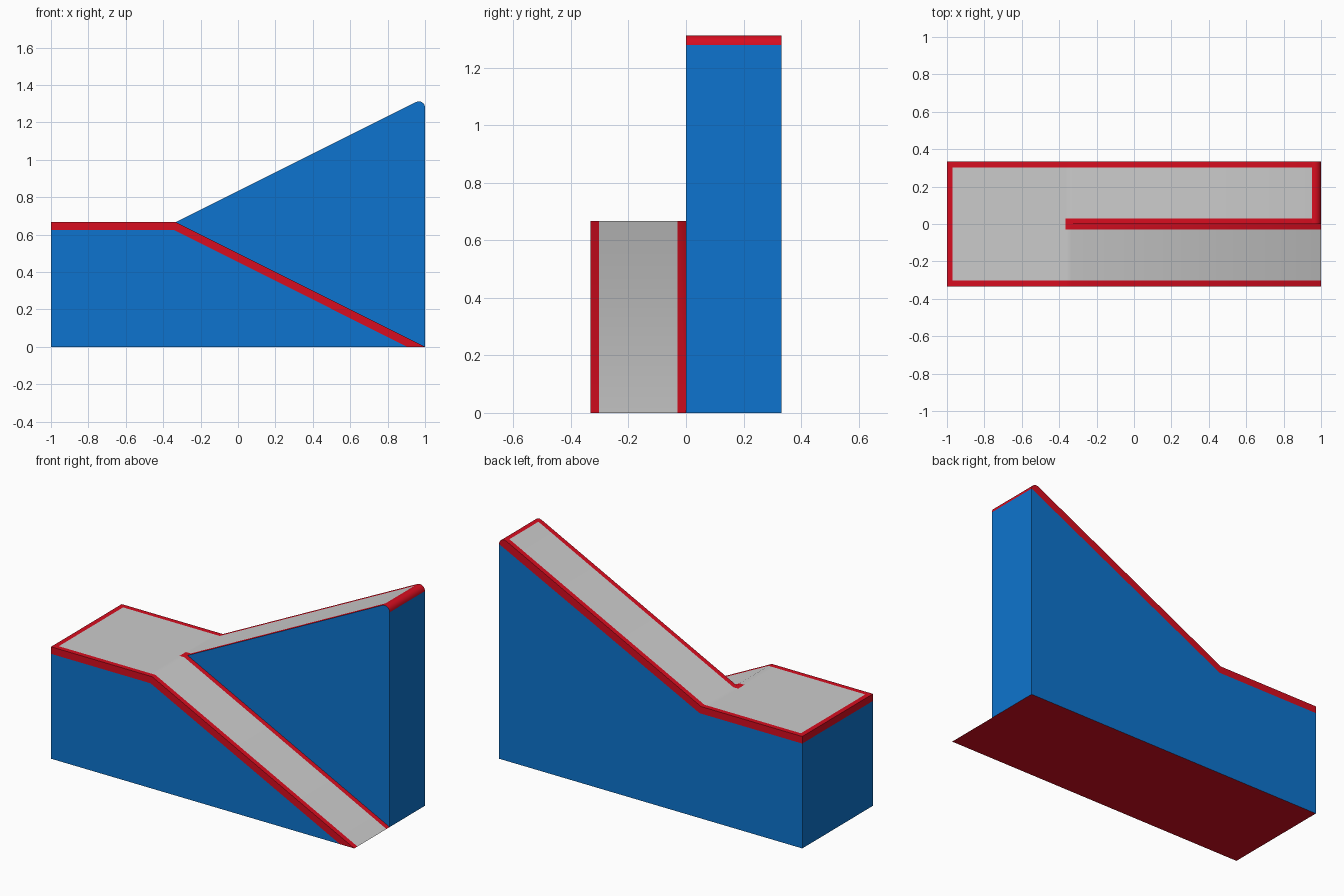
import bpy, bmesh
from math import sin, cos, radians

if "Cube" in bpy.data.objects:
    bpy.data.objects.remove(bpy.data.objects["Cube"])

W, T, B = 0.333, 0.03, 0.042      # half width, trim width on deck, trim band depth on walls
H = 0.667                         # landing height


def material(name, colour):
    m = bpy.data.materials.new(name)
    m.diffuse_color = (*colour, 1)
    m.use_nodes = True
    m.node_tree.nodes["Principled BSDF"].inputs["Base Color"].default_value = m.diffuse_color
    return m


blue = material("blue", (0.004, 0.175, 0.62))
red = material("red", (0.68, 0.004, 0.014))


def ribbon(path, y0, y1):
    """Strip swept across y along an (x, z) path."""
    return [[(a[0], y0, a[1]), (b[0], y0, b[1]), (b[0], y1, b[1]), (a[0], y1, a[1])]
            for a, b in zip(path, path[1:])]


def plate(points, y, back=False):
    """Flat upright panel from a counter-clockwise (x, z) outline."""
    pts = [(x, y, z) for x, z in points]
    return [pts[::-1] if back else pts]


def build(name, faces, mat=None):
    bm = bmesh.new()
    for f in faces:
        bm.faces.new([bm.verts.new(p) for p in f])
    bmesh.ops.remove_doubles(bm, verts=bm.verts, dist=1e-4)
    me = bpy.data.meshes.new(name)
    bm.to_mesh(me)
    bm.free()
    ob = bpy.data.objects.new(name, me)
    bpy.context.collection.objects.link(ob)
    if mat:
        me.materials.append(mat)
    bpy.ops.object.select_all(action='DESELECT')
    ob.select_set(True)
    bpy.context.view_layer.objects.active = ob
    bpy.ops.object.shade_smooth_by_angle(angle=radians(30))
    return ob


# Side profile points
start, inner, split, fold, foot = (-1, H), (-1 + T, H), (-0.365, H), (-0.333, H), (1, 0)
r, cx, cz = 0.033, 0.967, 1.28
tip = [(cx + r * cos(radians(a)), cz + r * sin(radians(a)))
       for a in (116.565, 97, 78, 58, 39, 19, 0)]
low_start, low_fold = (-1, H - B), (-0.343, H - B)
low_foot = (0.906, 0)
low_fold_back, low_tip = (-0.323, H - B), (1, cz)

# Grey decks: landing, ramp down at the front, ramp up at the back
deck = ribbon([inner, split], -W + T, 0) + ribbon([inner, split], 0, W - T)
deck += ribbon([split, fold, foot], -W + T, -T)
deck += ribbon([split, fold, tip[0]], T, W - T)
build("ramp_decks", deck)

# Red trim on the deck edges
trim = ribbon([start, inner], -W, W)
trim += ribbon([inner, split, fold, foot], -W, -W + T)
trim += ribbon([inner, split, fold, tip[0]], W - T, W)
trim += ribbon([split, fold, foot], -T, 0)
trim += ribbon([split, fold, tip[0]], 0, T)
trim += ribbon(tip, 0, W)
# Red bands at the top of the outer walls
trim += plate([start, low_start, low_fold, fold], -W)
trim += plate([fold, low_fold, low_foot, foot], -W)
trim += plate([start, low_start, low_fold_back, fold], W, True)
trim += plate([fold, low_fold_back, low_tip] + tip[-2::-1], W, True)
trim += [[(-1, -W, H), (-1, W, H), (-1, W, H - B), (-1, -W, H - B)]]
build("edge_trim", trim, red)

# Red underside
build("underside", [[(-1, -W, 0), (-1, W, 0), (1, W, 0), (1, -W, 0)]], red)

# Blue walls, including the triangle between the two ramps
walls = plate([(-1, 0), low_foot, low_fold, low_start], -W)
walls += plate([(-1, 0), foot, low_tip, low_fold_back, low_start], W, True)
walls += plate([fold, foot] + tip[::-1], 0)
walls += [[(-1, -W, 0), (-1, -W, H - B), (-1, W, H - B), (-1, W, 0)],
          [(1, 0, 0), (1, W, 0), (1, W, cz), (1, 0, cz)]]
build("walls", walls, blue)
